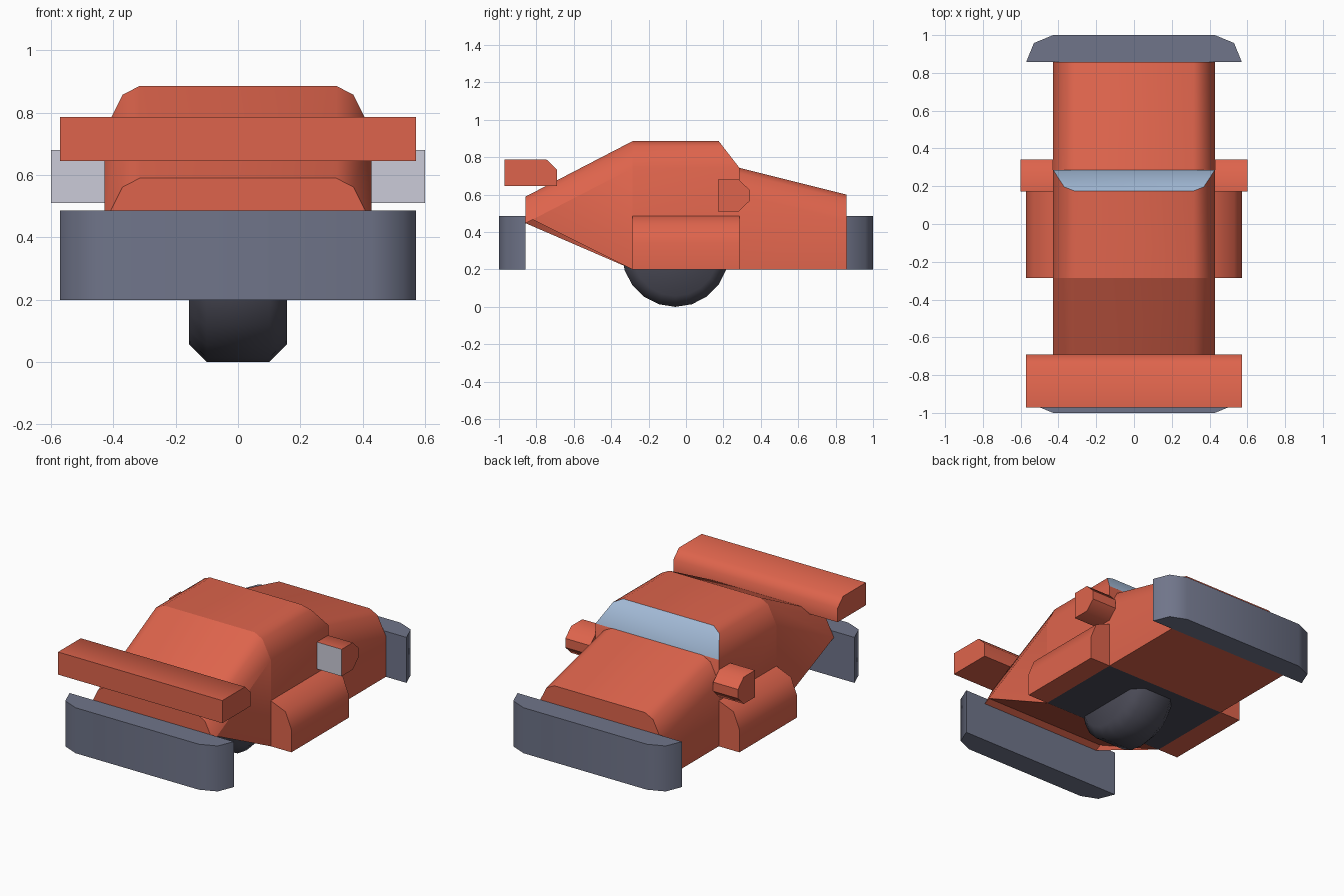
import bpy, bmesh, math
from mathutils import Matrix, Vector

if "Cube" in bpy.data.objects:
    bpy.data.objects.remove(bpy.data.objects["Cube"])


def material(name, rgb):
    m = bpy.data.materials.new(name)
    lin = [((c / 255 + 0.055) / 1.055) ** 2.4 for c in rgb]
    m.diffuse_color = (*lin, 1)
    m.use_nodes = True
    m.node_tree.nodes["Principled BSDF"].inputs["Base Color"].default_value = m.diffuse_color
    return m


ORANGE = material("orange paint", (222, 100, 76))
GREY = material("bumper grey", (112, 117, 138))
DARK = material("dark rubber", (75, 75, 87))
GLASS = material("window blue", (167, 191, 220))
SILVER = material("mirror silver", (203, 203, 216))


def finish(name, bm, mats):
    bmesh.ops.recalc_face_normals(bm, faces=bm.faces)
    me = bpy.data.meshes.new(name)
    bm.to_mesh(me)
    bm.free()
    for m in mats:
        me.materials.append(m)
    ob = bpy.data.objects.new(name, me)
    bpy.context.collection.objects.link(ob)
    bpy.ops.object.select_all(action='DESELECT')
    ob.select_set(True)
    bpy.context.view_layer.objects.active = ob
    bpy.ops.object.shade_smooth_by_angle(angle=math.radians(46))
    return ob


def prism(name, profile, axis, lo, hi, mats, rule=None):
    """Extrude a 2D profile along x (profile is y,z), y (x,z) or z (x,y)."""
    bm = bmesh.new()
    place = {'x': lambda a, b, t: (t, a, b),
             'y': lambda a, b, t: (a, t, b),
             'z': lambda a, b, t: (a, b, t)}[axis]
    f = bm.faces.new([bm.verts.new(place(a, b, lo)) for a, b in profile])
    r = bmesh.ops.extrude_face_region(bm, geom=[f])
    step = Vector(place(0, 0, hi - lo))
    bmesh.ops.translate(bm, vec=step,
                        verts=[v for v in r["geom"] if isinstance(v, bmesh.types.BMVert)])
    if len([g for g in bm.faces if f == g]) == 0:
        bm.faces.new([v for v in bm.verts][:len(profile)])
    bmesh.ops.recalc_face_normals(bm, faces=bm.faces)
    bm.normal_update()
    if rule:
        for g in bm.faces:
            g.material_index = rule(g)
    return finish(name, bm, mats)


# Body cross-section: rounded shoulders below the roof line
ROUND = [(0.428, -0.143), (0.37, -0.028), (0.315, 0.0)]


def section(top, y_at, bottom):
    """bottom is (y, z) of the lower corner; y_at gives y for a height."""
    half = [(0.428, *bottom)] + [(x, y_at(top + d), top + d) for x, d in ROUND]
    return half + [(-x, y, z) for x, y, z in reversed(half)]


def body_part(name, a, b, mats, cap=0, floor=0):
    bm = bmesh.new()
    va, vb = ([bm.verts.new(p) for p in s] for s in (a, b))
    for i in range(8):
        j = (i + 1) % 8
        f = bm.faces.new((va[i], va[j], vb[j], vb[i]))
        if i == 7:
            f.material_index = floor
    bm.faces.new(vb[1:7]).material_index = cap
    bm.faces.new((vb[0], vb[1], vb[6], vb[7]))
    return finish(name, bm, mats)


TOP, LOW, U = 0.886, 0.2, 1 / 7


def at(y):
    return lambda z: y


# Cabin with slanted window and dark floor
body_part("cabin", section(TOP, at(-2 * U), (-2 * U, LOW)),
          section(TOP, lambda z: 0.175 + (TOP - z) / 0.143 * 0.111, (2 * U, LOW)),
          [ORANGE, GLASS, DARK], cap=1, floor=2)
# Tapered tail and long sloping nose
body_part("tail", section(TOP, at(-2 * U), (-2 * U, LOW)),
          section(0.59, at(-6 * U), (-0.82, 0.467)), [ORANGE])
body_part("hood", section(0.743, at(2 * U), (2 * U, LOW)),
          section(0.6, at(6 * U), (6 * U, LOW)), [ORANGE])

# Bumpers with rounded outer corners
for name, s in (("front_bumper", -1), ("rear_bumper", 1)):
    half = [(0.571, 0.857), (0.53, 0.958), (0.428, 1.0)]
    prof = [(x, s * y) for x, y in half] + [(-x, s * y) for x, y in reversed(half)]
    prism(name, prof, 'z', LOW, LOW + 2 * U, [GREY])

# Side skirts and mirrors, one per side
for name, s in (("right", 1), ("left", -1)):
    prism(name + "_skirt",
          [(s * x, z) for x, z in ((0.428, 0.2), (0.571, 0.2), (0.571, 0.343),
                                   (0.53, 0.444), (0.428, 0.486))],
          'y', -2 * U, 2 * U, [ORANGE])
    prism(name + "_mirror",
          [(0.172, 0.511), (0.172, 0.68), (0.283, 0.68),
           (0.341, 0.624), (0.341, 0.567), (0.283, 0.511)],
          'x', s * 0.428, s * 0.6, [ORANGE, SILVER],
          rule=lambda f: 1 if f.normal.y < -0.9 else 0)

# Spoiler bar
prism("spoiler", [(-0.971, 0.645), (-0.971, 0.787), (-0.745, 0.787),
                  (-0.69, 0.733), (-0.69, 0.645)], 'x', -0.571, 0.571, [ORANGE])

# Single central wheel with bevelled rims
bm = bmesh.new()
N = 20
rings = []
for x, r in ((-0.157, 0.228), (-0.1, 0.2857), (0.1, 0.2857), (0.157, 0.228)):
    rings.append([bm.verts.new((x, -0.057 + r * math.sin(2 * math.pi * i / N),
                                0.2857 - r * math.cos(2 * math.pi * i / N)))
                  for i in range(N)])
for p, q in zip(rings, rings[1:]):
    for i in range(N):
        j = (i + 1) % N
        bm.faces.new((p[i], p[j], q[j], q[i]))
bm.faces.new(rings[0])
bm.faces.new(rings[-1])
finish("wheel", bm, [DARK])
